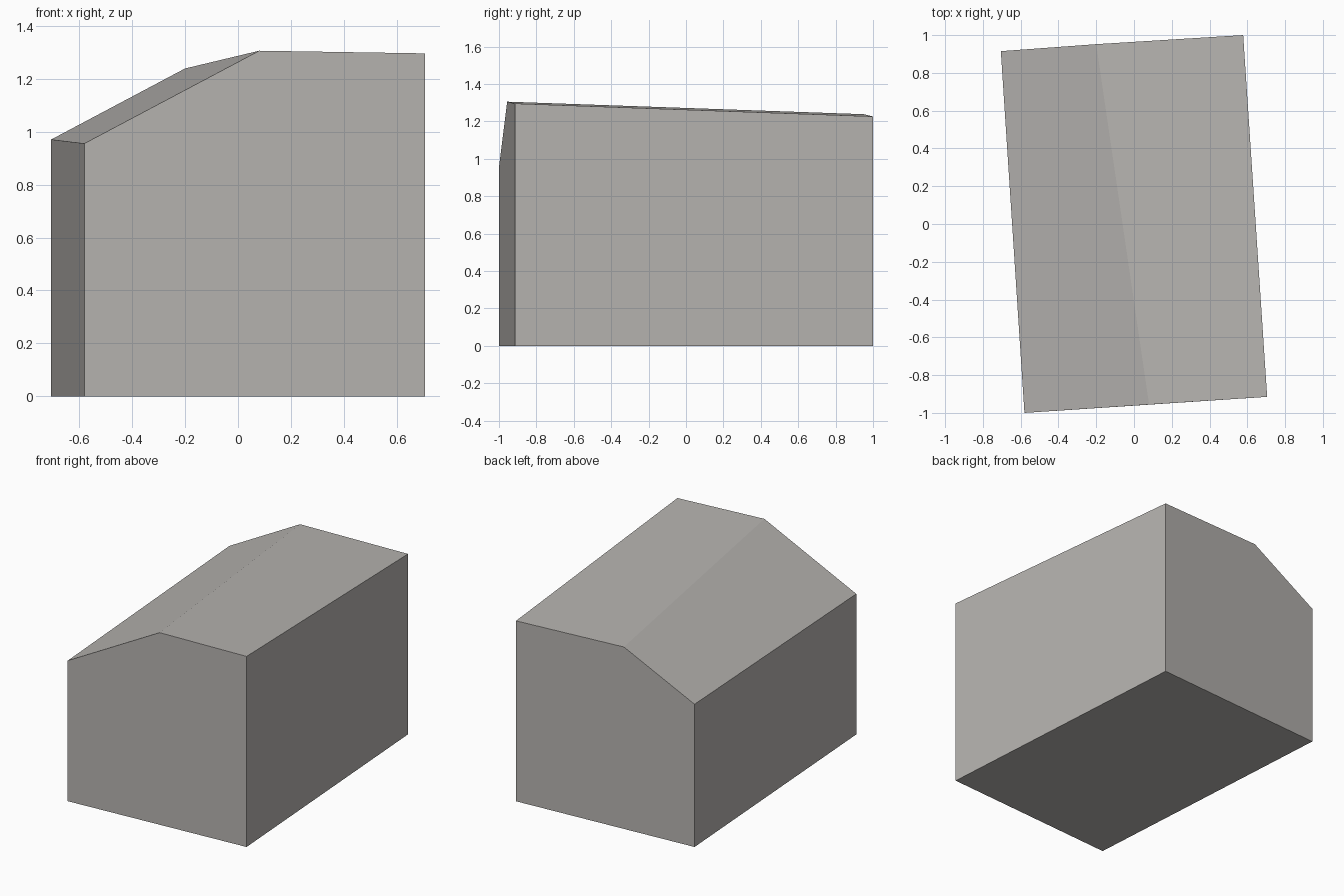
import bpy, bmesh

if "Cube" in bpy.data.objects:
    bpy.data.objects.remove(bpy.data.objects["Cube"])

# One flat warm grey
grey = bpy.data.materials.new("warm grey")
grey.diffuse_color = (0.47, 0.455, 0.435, 1)
grey.use_nodes = True
grey.node_tree.nodes["Principled BSDF"].inputs["Base Color"].default_value = grey.diffuse_color

# Gable profiles: left eave, ridge, right eave (x, y, z), front and back
front_top = [(-0.58, -1.0, 0.955), (0.08, -0.956, 1.305), (0.705, -0.915, 1.295)]
back_top = [(-0.705, 0.915, 0.97), (-0.2, 0.952, 1.238), (0.578, 1.0, 1.226)]


def gable(bm, top):
    """End wall outline: the roof line plus its two feet on the ground."""
    (lx, ly, _), (rx, ry, _) = top[0], top[-1]
    return [bm.verts.new(p) for p in [(lx, ly, 0), *top, (rx, ry, 0)]]


# House body: two end walls bridged by walls, roof slopes and floor
bm = bmesh.new()
front, back = gable(bm, front_top), gable(bm, back_top)
bm.faces.new(front)
bm.faces.new(back)
for i in range(5):
    j = (i + 1) % 5
    bm.faces.new((front[i], front[j], back[j], back[i]))
bmesh.ops.recalc_face_normals(bm, faces=bm.faces)

mesh = bpy.data.meshes.new("house_block")
bm.to_mesh(mesh)
bm.free()
mesh.materials.append(grey)
house = bpy.data.objects.new("house_block", mesh)
bpy.context.collection.objects.link(house)
